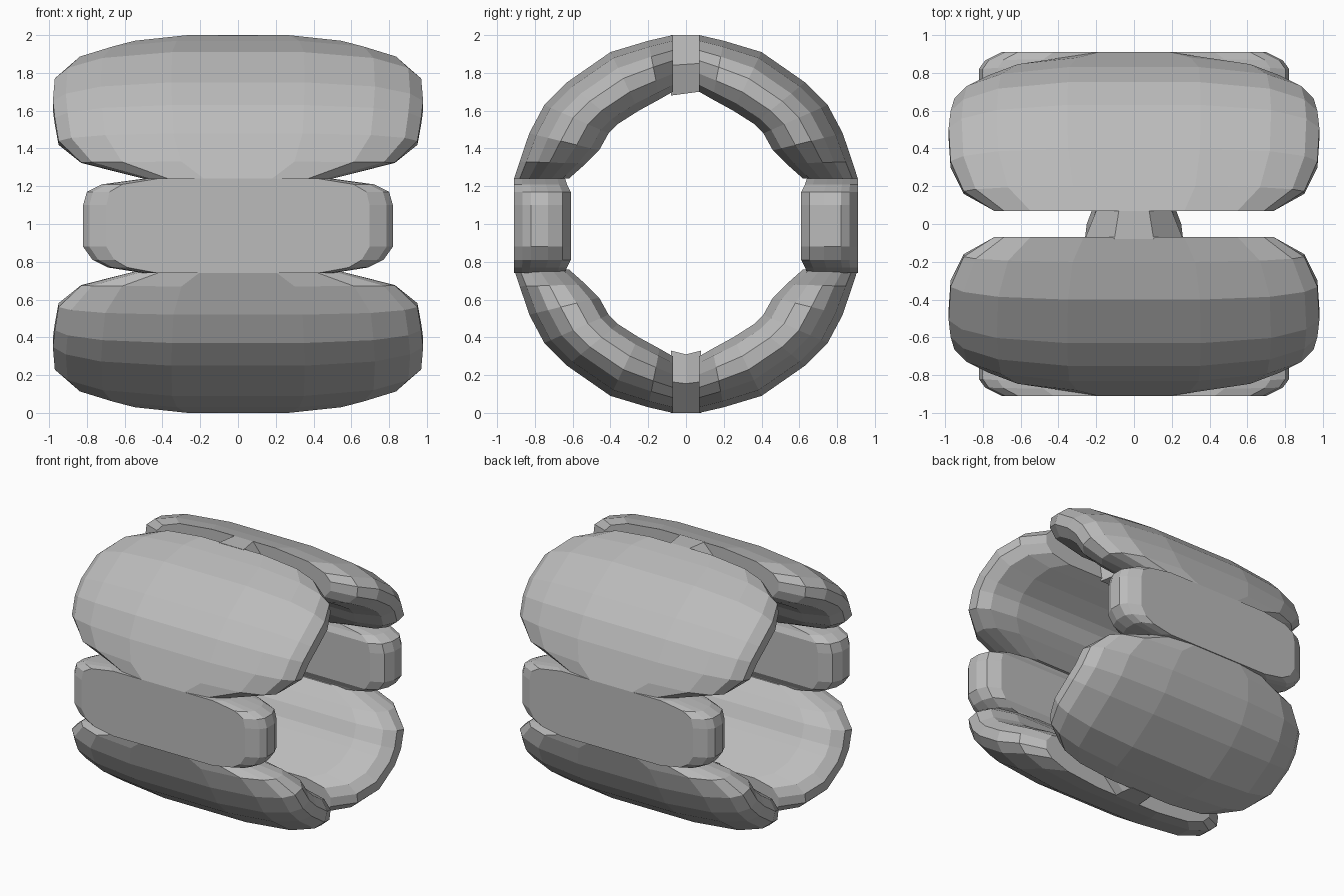
import bpy
import bmesh

cube = bpy.data.objects.get("Cube")
if cube:
    bpy.data.objects.remove(cube, do_unlink=True)

grey = bpy.data.materials.new("plain grey")
grey.use_nodes = True
colour = (0.5, 0.5, 0.5, 1)
grey.diffuse_color = colour
grey.node_tree.nodes["Principled BSDF"].inputs["Base Color"].default_value = colour

# Half cross-sections: share of half width, share of depth from outside to inside
DOMED = [(.36, 0), (.74, .1), (.93, .27), (1, .45), (1, .68), (.93, .88), (.72, 1)]
BOXY = [(.4, 0), (.85, 0), (.96, .15), (1, .3), (1, .6), (.96, .85), (.85, 1)]
WEDGE = [(.4, 0), (1, .5), (.9, 1)]


def loft(name, stations, section, flip_y=1, flip_z=1):
    """Skin a closed section through stations (outer y, z, inner y, z, half width)."""
    ring = section + [(-u, d) for u, d in reversed(section)]
    bm = bmesh.new()
    rows = []
    for oy, oz, iy, iz, w in stations:
        rows.append([bm.verts.new((u * w,
                                   flip_y * (oy + (iy - oy) * d),
                                   1 + flip_z * (oz + (iz - oz) * d - 1)))
                     for u, d in ring])
    n = len(ring)
    for a, b in zip(rows, rows[1:]):
        for i in range(n):
            j = (i + 1) % n
            bm.faces.new((a[i], a[j], b[j], b[i]))
    bm.faces.new(rows[0])
    bm.faces.new(rows[-1])
    bmesh.ops.recalc_face_normals(bm, faces=bm.faces)
    mesh = bpy.data.meshes.new(name)
    bm.to_mesh(mesh)
    bm.free()
    mesh.materials.append(grey)
    bpy.context.collection.objects.link(bpy.data.objects.new(name, mesh))


# Four large diagonal pads
diagonal = [
    (.91, 1.24, .62, 1.24, .50), (.88, 1.33, .53, 1.32, .83),
    (.83, 1.48, .46, 1.39, .95), (.75, 1.63, .41, 1.48, .97),
    (.63, 1.75, .36, 1.53, .98), (.40, 1.91, .25, 1.60, .97),
    (.20, 1.97, .14, 1.66, .90), (.07, 2.0, .07, 1.70, .74),
]
# Upright pads at front and back
upright = [(.91, z, inner, z, w) for z, inner, w in (
    (.74, .64, .50), (.77, .63, .69), (.81, .61, .77), (.88, .61, .82),
    (1.1, .61, .82), (1.17, .61, .80), (1.21, .63, .72), (1.24, .64, .50))]

for side, sy in (("front", -1), ("back", 1)):
    loft(side + "_upright_pad", upright, BOXY, sy)
    for level, sz in (("upper", 1), ("lower", -1)):
        loft(level + "_" + side + "_pad", diagonal, DOMED, sy, sz)

# Small links closing the ring at top and bottom
loft("top_link", [(-.08, 2, -.08, 1.68, .26), (.07, 2, .07, 1.7, .2)], WEDGE)
loft("bottom_link", [(-.08, 0, -.08, .33, .26), (0, 0, 0, .31, .25),
                     (.08, 0, .08, .33, .22)], WEDGE)
